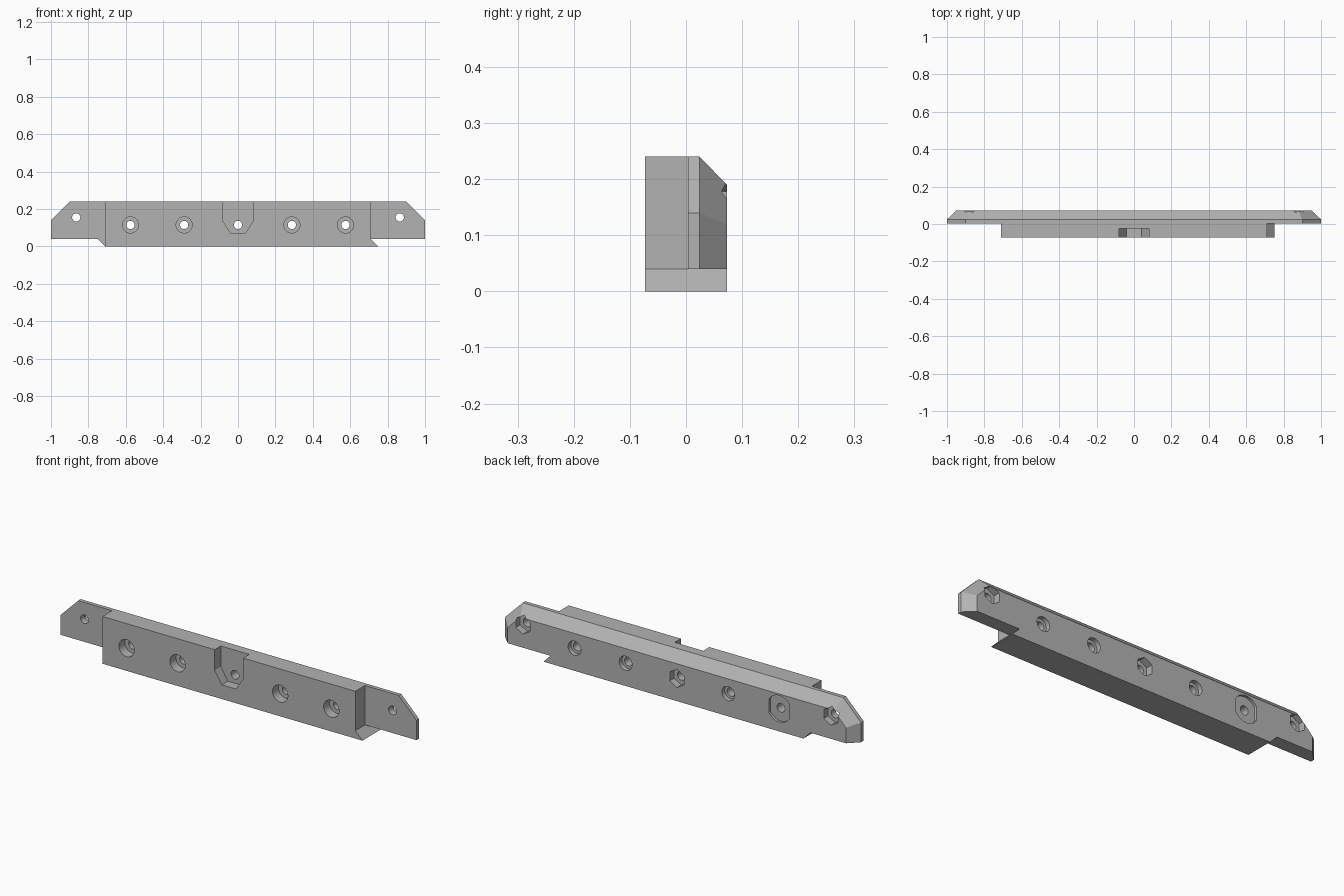
import bpy, bmesh, math

cube = bpy.data.objects.get("Cube")
if cube:
    bpy.data.objects.remove(cube, do_unlink=True)

FRONT, SEAM, BEVEL, BACK = -0.073, 0.004, 0.024, 0.073
TOP, PLATE_BOTTOM, HOLE_Z = 0.24, 0.04, 0.115

grey = bpy.data.materials.new("plain grey")
grey.use_nodes = True
colour = (0.45, 0.45, 0.45, 1)
grey.diffuse_color = colour
grey.node_tree.nodes["Principled BSDF"].inputs["Base Color"].default_value = colour


def loft(name, sections):
    """Solid through matching x-z outlines, each given as (y, points)."""
    bm = bmesh.new()
    rings = [[bm.verts.new((x, y, z)) for x, z in pts] for y, pts in sections]
    n = len(rings[0])
    for a, b in zip(rings, rings[1:]):
        for i in range(n):
            bm.faces.new((a[i], a[(i + 1) % n], b[(i + 1) % n], b[i]))
    bm.faces.new(rings[0])
    bm.faces.new(rings[-1])
    bmesh.ops.recalc_face_normals(bm, faces=bm.faces)
    mesh = bpy.data.meshes.new(name)
    bm.to_mesh(mesh)
    bm.free()
    mesh.materials.append(grey)
    obj = bpy.data.objects.new(name, mesh)
    bpy.context.scene.collection.objects.link(obj)
    return obj


def prism(name, pts, y0, y1):
    return loft(name, [(y0, pts), (y1, pts)])


def circle(x, z, r, n=32, clip=1.0):
    """Round or polygonal outline, optionally flattened on its sides."""
    pts = []
    for i in range(n):
        a = 2 * math.pi * i / n + math.pi / 2
        pts.append((x + max(-clip, min(clip, r * math.cos(a))), z + r * math.sin(a)))
    return pts


def combine(body, other, operation):
    mod = body.modifiers.new(other.name, "BOOLEAN")
    mod.operation = operation
    mod.solver = "EXACT"
    mod.object = other
    bpy.context.view_layer.objects.active = body
    bpy.ops.object.modifier_apply(modifier=mod.name)
    bpy.data.objects.remove(other, do_unlink=True)


def end_outline(inset):
    """Plate outline with cut top corners, drawn in on the ends and top."""
    side, top = 1 - inset, TOP - inset
    mitre = inset * math.tan(math.pi / 8)
    right = [(side, PLATE_BOTTOM), (side, 0.14 - mitre), (0.9 - mitre, top)]
    return right + [(-x, z) for x, z in reversed(right)]


# Long back plate with bevelled rear rim
bar = loft("mounting_bar", [(SEAM, end_outline(0)), (BEVEL, end_outline(0)),
                            (BACK, end_outline(0.05))])

# Slanted lower strip under the plate
strip = [(-0.71, 0), (0.75, 0), (0.71, 0.04), (0.71, 0.1), (-0.75, 0.1), (-0.75, 0.04)]
combine(bar, prism("lower_strip", strip, SEAM, BACK), "UNION")

# Thick front block
block = [(-0.71, 0), (0.75, 0), (0.71, 0.04), (0.71, TOP), (-0.71, TOP)]
combine(bar, prism("front_block", block, FRONT, 0.02), "UNION")


def cut(name, pts, y0, y1):
    combine(bar, prism(name, pts, y0, y1), "DIFFERENCE")


# Notch in the middle of the front
notch = [(0.04, 0.072), (0.08, 0.135), (0.08, 0.3)]
cut("notch", notch + [(-x, z) for x, z in reversed(notch)], -0.1, -0.024)

# Counterbored screw holes
for x in (-0.575, -0.288, 0.288, 0.575):
    cut("screw_hole", circle(x, HOLE_Z, 0.022), -0.1, 0.1)
    cut("front_counterbore", circle(x, HOLE_Z, 0.043), -0.1, -0.025)
    if x > -0.5:
        cut("rear_counterbore", circle(x, HOLE_Z, 0.036), 0.05, 0.1)

# Shallow flat-sided round recess on the back
cut("round_recess", circle(-0.575, HOLE_Z, 0.067, 48, 0.058), 0.06, 0.1)

# Bolt holes with hexagonal nut pockets on the back
for x, z in ((-0.865, 0.155), (0, HOLE_Z), (0.865, 0.155)):
    cut("bolt_hole", circle(x, z, 0.022), -0.1, 0.1)
    cut("nut_pocket", circle(x, z, 0.046, 6), 0.038, 0.1)

# Smooth the hole walls, keep the edges crisp
bpy.ops.object.select_all(action="DESELECT")
bar.select_set(True)
bpy.context.view_layer.objects.active = bar
bpy.ops.object.shade_smooth_by_angle(angle=math.radians(20))
